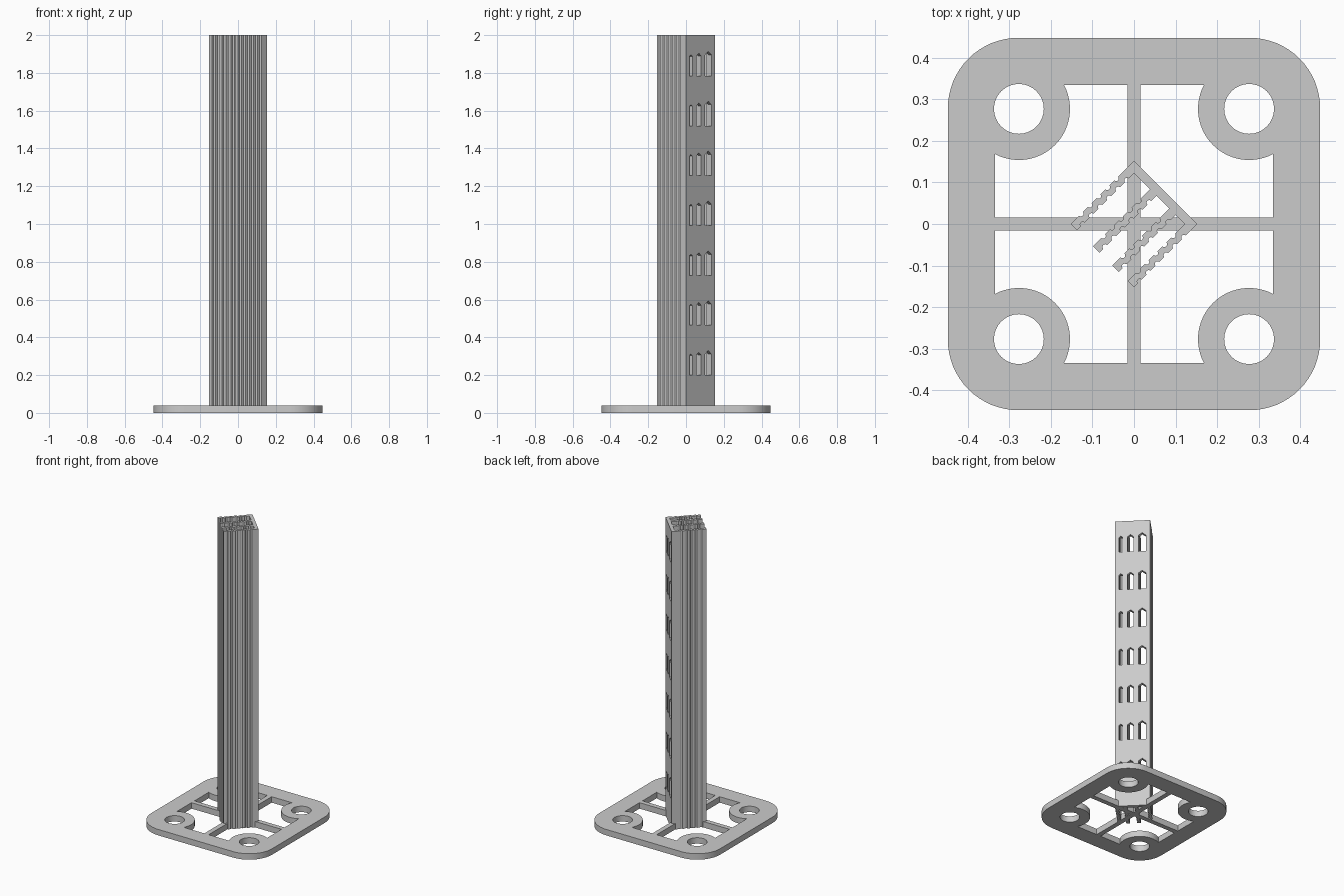
import bpy, math
from math import cos, sin, radians

if "Cube" in bpy.data.objects:
    bpy.data.objects.remove(bpy.data.objects["Cube"])

grey = bpy.data.materials.new("plain_grey")
grey.diffuse_color = (0.6, 0.6, 0.6, 1)
grey.use_nodes = True
grey.node_tree.nodes["Principled BSDF"].inputs["Base Color"].default_value = grey.diffuse_color


def arc(cx, cy, r, a0, a1, n):
    return [(cx + r * cos(radians(a0 + (a1 - a0) * i / n)),
             cy + r * sin(radians(a0 + (a1 - a0) * i / n))) for i in range(n + 1)]


def extrude_profile(name, loops, depth, loc, rot):
    """Fill closed loops (inner loops become holes), extrude, convert to mesh."""
    cu = bpy.data.curves.new(name, 'CURVE')
    cu.dimensions = '2D'
    cu.fill_mode = 'BOTH'
    cu.extrude = depth / 2
    for pts in loops:
        sp = cu.splines.new('POLY')
        sp.points.add(len(pts) - 1)
        for p, (x, y) in zip(sp.points, pts):
            p.co = (x, y, 0, 1)
        sp.use_cyclic_u = True
    ob = bpy.data.objects.new(name, cu)
    bpy.context.collection.objects.link(ob)
    ob.location, ob.rotation_euler = loc, rot
    bpy.ops.object.select_all(action='DESELECT')
    ob.select_set(True)
    bpy.context.view_layer.objects.active = ob
    bpy.ops.object.convert(target='MESH')
    ob = bpy.context.object
    ob.name = name
    ob.data.materials.clear()
    ob.data.materials.append(grey)
    bpy.ops.object.shade_smooth_by_angle(angle=radians(25))
    return ob


# Base: rounded square with four bolt holes and four openings around a cross
H, R, C = 0.448, 0.17, 0.277
outline = []
for a, sx, sy in ((0, 1, 1), (90, -1, 1), (180, -1, -1), (270, 1, -1)):
    outline += arc(sx * (H - R), sy * (H - R), R, a, a + 90, 16)
loops = [outline]
opening = [(0.016, 0.016), (0.334, 0.016)] + arc(C, C, 0.123, -62.4, -207.6, 28) + [(0.016, 0.334)]
for sx in (1, -1):
    for sy in (1, -1):
        loops.append(arc(sx * C, sy * C, 0.06, 0, 348.75, 31))
        loops.append([(sx * x, sy * y) for x, y in opening])
extrude_profile("base_plate", loops, 0.04, (0, 0, 0.02), (0, 0, 0))

# Tower wall: slab with seven rows of pointed windows
S, T = 0.108, 0.022
loops = [[(-S, 0), (S, 0), (S, 2), (-S, 2)]]
for row in range(7):
    z = 0.2 + 0.264 * row
    for v, w, top in ((-0.059, 0.046, 0.13), (0.012, 0.036, 0.12), (0.071, 0.021, 0.112)):
        h = w / 2
        loops.append([(v - h, z), (v + h, z), (v + h, z + top - h * 0.8),
                      (v, z + top), (v - h, z + top - h * 0.8)])
d = (S - T / 2) / math.sqrt(2)
extrude_profile("window_wall", loops, T, (d, d, 0), (math.pi / 2, 0, -math.pi / 4))

# Fins: four grooved walls standing off the window wall
PITCH, NOTCH = 0.03, 0.0065
h = T / 2
low, high = [], []
for i in range(6):
    u = -0.088 + PITCH * i
    low += arc(u, -h, NOTCH, 180, 0, 8)
    if i < 5:
        high += arc(u + PITCH / 2, h, NOTCH, 180, 360, 8)
fin = [(-S, -h)] + low + [(S - T / 2, -h), (S - T / 2, h)] + high[::-1] + [(-S, h)]
for n, v in enumerate((-0.097, -0.021, 0.045, 0.097)):
    k = -v / math.sqrt(2)
    extrude_profile("fin_%d" % (n + 1), [fin], 2, (-k, k, 1), (0, 0, math.pi / 4))
